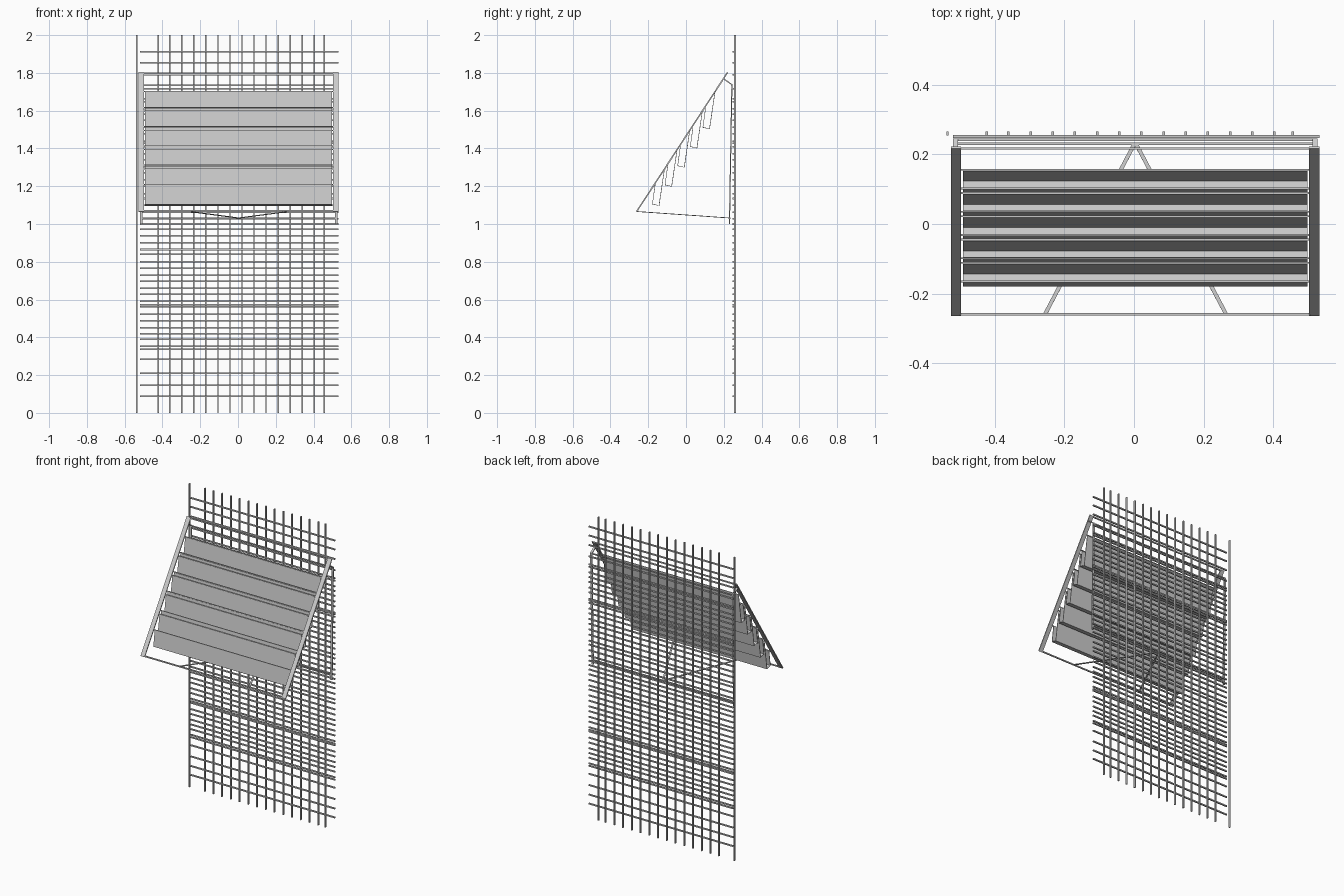
import bpy, bmesh
from mathutils import Vector, Matrix

if "Cube" in bpy.data.objects:
    bpy.data.objects.remove(bpy.data.objects["Cube"])


def finish(name, bm):
    bmesh.ops.recalc_face_normals(bm, faces=bm.faces)
    me = bpy.data.meshes.new(name)
    bm.to_mesh(me)
    bm.free()
    ob = bpy.data.objects.new(name, me)
    bpy.context.collection.objects.link(ob)
    return ob


def box(bm, lo, hi):
    lo, hi = Vector(lo), Vector(hi)
    m = Matrix.Translation((lo + hi) / 2) @ Matrix.Diagonal((*(hi - lo), 1))
    bmesh.ops.create_cube(bm, size=1, matrix=m)


def bar(bm, a, b, w, t):
    """Rectangular bar from a to b: w across, t thick."""
    a, b = Vector(a), Vector(b)
    d = (b - a).normalized()
    side = Vector((1, 0, 0)) if abs(d.x) < 0.9 else Vector((0, 1, 0))
    side = (side - d * side.dot(d)).normalized()
    up = d.cross(side)
    rot = Matrix((side * w, up * t, d * (b - a).length)).transposed().to_4x4()
    bmesh.ops.create_cube(bm, size=1, matrix=Matrix.Translation((a + b) / 2) @ rot)


def extrude_profile(bm, pts, x0, x1):
    """Closed (y, z) profile extruded along x."""
    rings = [[bm.verts.new((x, y, z)) for y, z in pts] for x in (x0, x1)]
    n = len(pts)
    for i in range(n):
        j = (i + 1) % n
        bm.faces.new((rings[0][i], rings[0][j], rings[1][j], rings[1][i]))
    bm.faces.new(rings[0][::-1])
    bm.faces.new(rings[1])


def slope_z(y):
    """Height of the tilted rack plane at depth y."""
    return 1.065 + (y + 0.262) * 1.53


# trellis: upright bars
bm = bmesh.new()
for x in [-0.536, -0.423] + [-0.361 + 0.0637 * i for i in range(13)] + [0.456]:
    box(bm, (x - 0.0035, 0.2545, 0), (x + 0.0035, 0.2655, 2))
finish("trellis_uprights", bm)

# trellis: cross bars, mirrored about mid height
bm = bmesh.new()
rows = [.087, .146, .209, .283, .336, .352, .389, .42, .452, .489, .521, .563,
        .573, .59, .627, .659, .696, .728, .765, .80, .839, .865, .902, .939, .971]
for z in rows + [1.0] + [2 - z for z in rows]:
    box(bm, (-0.52, 0.2465, z - 0.004), (0.533, 0.2555, z + 0.004))
finish("trellis_cross_bars", bm)

# tilted rack: flat side rails
bm = bmesh.new()
for x in (-0.511, 0.518):
    bar(bm, (x, -0.262, slope_z(-0.262)), (x, 0.22, slope_z(0.22)), 0.029, 0.007)
finish("rack_side_rails", bm)

# tilted rack: top and bottom end rods
bm = bmesh.new()
for y in (-0.259, 0.217):
    bar(bm, (-0.5, y, slope_z(y)), (0.507, y, slope_z(y)), 0.007, 0.008)
finish("rack_end_rods", bm)

# five planting pockets (open-ended U troughs) with their rim rods
t = 0.003
profile = [(.102, 1.612), (.088, 1.51), (.126, 1.502), (.155, 1.700),
           (.155 - t, 1.700), (.126 - t, 1.502 + t), (.088 + t, 1.51 + t), (.102 + t, 1.612)]
rods = bmesh.new()
for i in range(5):
    dy, dz = -0.0668 * i, -0.1015 * i
    bm = bmesh.new()
    extrude_profile(bm, [(y + dy, z + dz) for y, z in profile], -0.492, 0.498)
    finish(f"pocket_{i + 1}", bm)
    for y in (0.102, 0.156):
        z = slope_z(y + dy) - 0.004
        bar(rods, (-0.5, y + dy, z), (0.507, y + dy, z), 0.005, 0.005)
finish("pocket_rim_rods", rods)

# rear hanging frame: legs with bent tops and cross rods
bm = bmesh.new()
for x in (-0.513, 0.52):
    bar(bm, (x, 0.230, 1.0), (x, 0.243, 1.74), 0.014, 0.006)
    bar(bm, (x, 0.244, 1.737), (x, 0.200, 1.768), 0.014, 0.006)
for y, z in ((0.231, 1.03), (0.242, 1.735)):
    bar(bm, (-0.513, y, z), (0.52, y, z), 0.007, 0.007)
finish("rear_hanging_frame", bm)

# V-shaped braces holding the rack out from the wall
bm = bmesh.new()
for x, end in ((-0.255, 0.0), (0.264, 0.007)):
    bar(bm, (x, -0.258, 1.066), (end, 0.228, 1.032), 0.011, 0.004)
finish("bottom_braces", bm)
